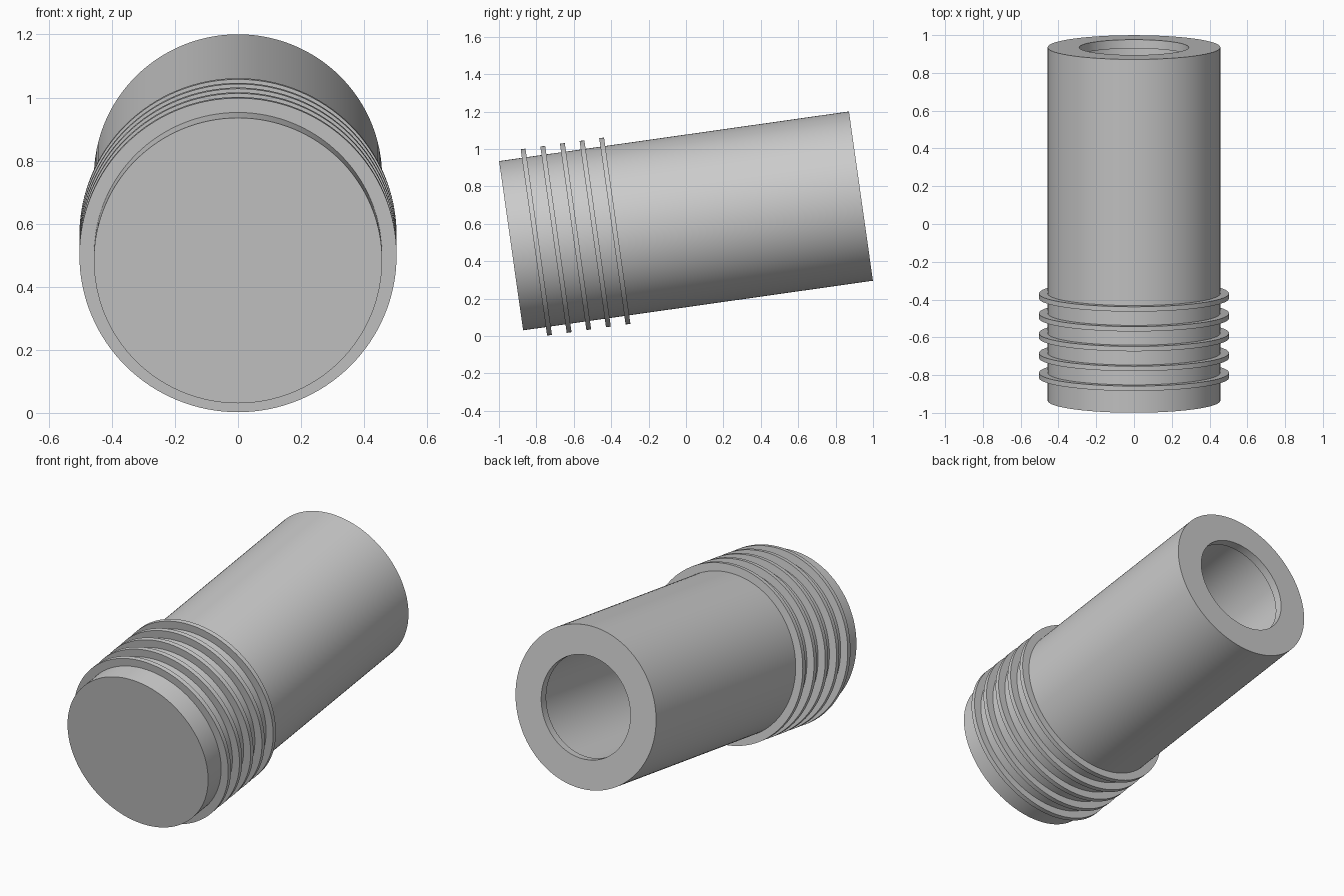
import bpy, math
from mathutils import Matrix

cube = bpy.data.objects.get("Cube")
if cube:
    bpy.data.objects.remove(cube)

TILT = math.radians(8.07)
LENGTH = 1.889
RADIUS = 0.457
SEGMENTS = 128

grey = bpy.data.materials.new("plain_grey")
grey.use_nodes = True
colour = (0.6, 0.6, 0.6, 1)
grey.diffuse_color = colour
grey.node_tree.nodes["Principled BSDF"].inputs["Base Color"].default_value = colour

# Tilted frame: local z runs along the tube from its closed front end
frame = (Matrix.Translation((0, -0.935, 0.483))
         @ Matrix.Rotation(TILT - math.pi / 2, 4, "X"))


def lathe(name, profile, closed=False):
    """Revolve (radius, height) points around local z; open ends get caps."""
    verts, faces = [], []
    for r, z in profile:
        for i in range(SEGMENTS):
            a = math.tau * i / SEGMENTS
            verts.append((r * math.cos(a), r * math.sin(a), z))
    count = len(profile)
    for k in range(count if closed else count - 1):
        lo, hi = k * SEGMENTS, (k + 1) % count * SEGMENTS
        for i in range(SEGMENTS):
            j = (i + 1) % SEGMENTS
            faces.append((lo + i, lo + j, hi + j, hi + i))
    if not closed:
        faces.append(tuple(reversed(range(SEGMENTS))))
        faces.append(tuple(range((count - 1) * SEGMENTS, count * SEGMENTS)))
    mesh = bpy.data.meshes.new(name)
    mesh.from_pydata(verts, [], faces)
    mesh.materials.append(grey)
    obj = bpy.data.objects.new(name, mesh)
    bpy.context.collection.objects.link(obj)
    obj.matrix_world = frame
    bpy.ops.object.select_all(action="DESELECT")
    obj.select_set(True)
    bpy.context.view_layer.objects.active = obj
    bpy.ops.object.shade_smooth_by_angle(angle=math.radians(30))
    return obj


# Tube with a closed front, a lipped opening at the back and a deep bore
LIP, HOLE, BORE, FLOOR = 0.047, 0.29, 0.33, 0.08
lathe("tube_body", [
    (RADIUS, 0), (RADIUS, LENGTH),
    (HOLE, LENGTH), (HOLE, LENGTH - LIP),
    (BORE, LENGTH - LIP), (BORE, FLOOR),
])

# Five thin raised rings near the front
RING, THICK = 0.503, 0.026
for n in range(5):
    mid = 0.136 + 0.106 * n
    bottom, top = mid - THICK / 2, mid + THICK / 2
    lathe(f"ring_{n + 1}", [
        (RADIUS - 0.01, bottom), (RING, bottom),
        (RING, top), (RADIUS - 0.01, top),
    ], closed=True)
